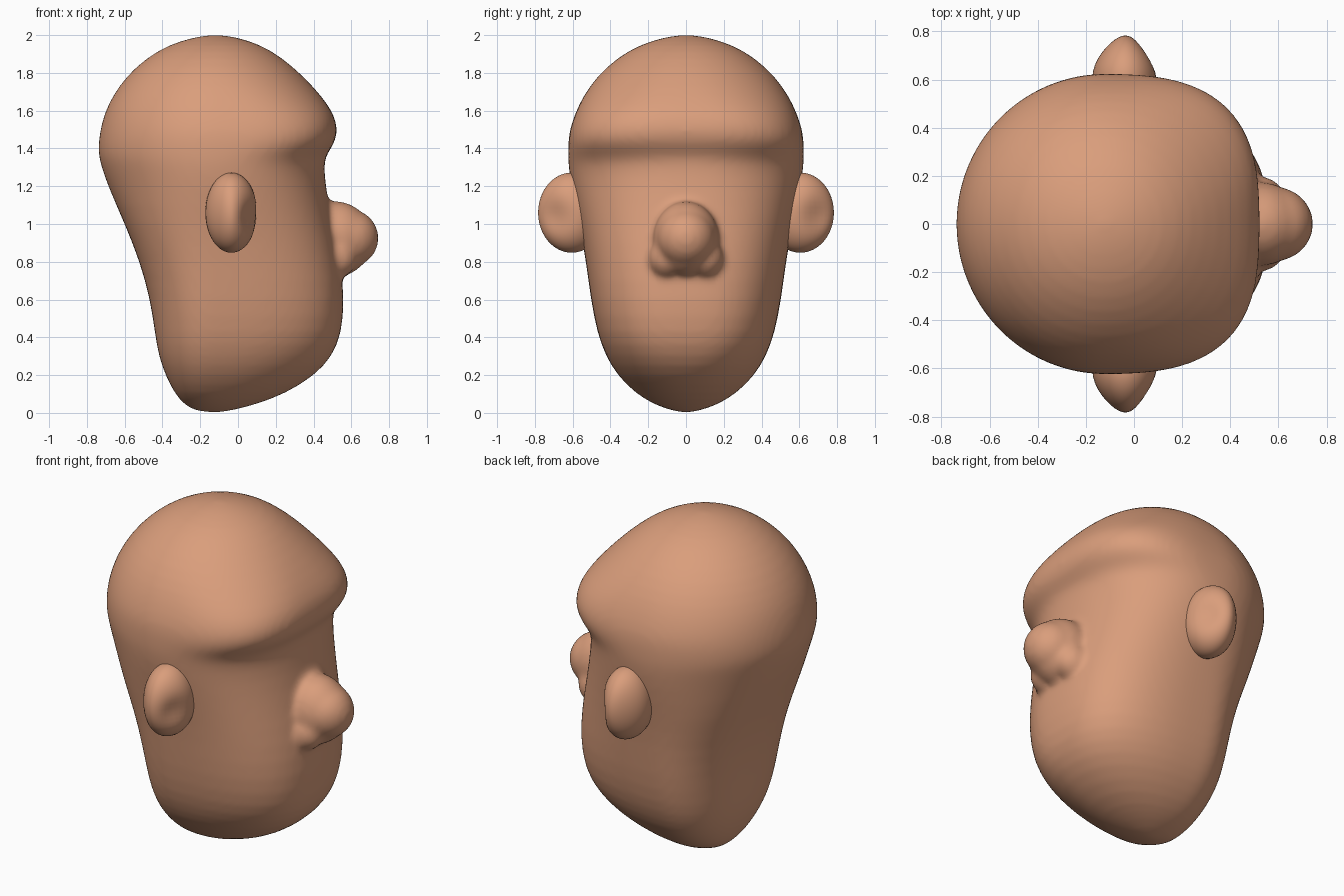
import bpy, bmesh, math
from mathutils import Matrix, Vector

if "Cube" in bpy.data.objects:
    bpy.data.objects.remove(bpy.data.objects["Cube"])

skin = bpy.data.materials.new("skin")
skin.diffuse_color = (0.70, 0.34, 0.20, 1)
skin.use_nodes = True
skin.node_tree.nodes["Principled BSDF"].inputs["Base Color"].default_value = skin.diffuse_color

MID = -0.12   # x of the widest line of the head
SEG = 48

# Horizontal head sections: z, back x, front x, half width, front squareness
SECTIONS = [
    (0.012, -0.23, -0.04, 0.07, 2.0), (0.04, -0.28, 0.08, 0.16, 2.0),
    (0.10, -0.335, 0.25, 0.265, 2.1), (0.20, -0.385, 0.41, 0.365, 2.3),
    (0.30, -0.42, 0.50, 0.425, 2.5), (0.42, -0.44, 0.55, 0.47, 2.7),
    (0.60, -0.465, 0.565, 0.505, 2.7), (0.80, -0.52, 0.545, 0.53, 2.6),
    (1.00, -0.60, 0.50, 0.565, 2.5), (1.20, -0.69, 0.465, 0.61, 2.3),
    (1.32, -0.73, 0.455, 0.625, 2.3), (1.37, -0.74, 0.47, 0.625, 2.6),
    (1.43, -0.74, 0.515, 0.625, 2.9), (1.50, -0.73, 0.53, 0.617, 2.9),
    (1.58, -0.71, 0.51, 0.59, 2.8), (1.67, -0.67, 0.45, 0.55, 2.4),
    (1.78, -0.595, 0.35, 0.475, 2.1), (1.88, -0.485, 0.235, 0.365, 2.0),
    (1.95, -0.365, 0.12, 0.245, 2.0), (1.99, -0.23, -0.01, 0.11, 2.0),
]


def power(v, n):
    return math.copysign(abs(v) ** (2 / n), v)


def ellipsoid(bm, centre, radii):
    m = Matrix.Translation(centre) @ Matrix.Diagonal((*radii, 1))
    return bmesh.ops.create_uvsphere(bm, u_segments=40, v_segments=24,
                                     radius=1, matrix=m)["verts"]


def finish(bm, name):
    bmesh.ops.recalc_face_normals(bm, faces=bm.faces)
    for f in bm.faces:
        f.smooth = True
    mesh = bpy.data.meshes.new(name)
    bm.to_mesh(mesh)
    bm.free()
    mesh.materials.append(skin)
    obj = bpy.data.objects.new(name, mesh)
    bpy.context.collection.objects.link(obj)
    return obj


# Skull, brow and jaw: loft through the sections
bm = bmesh.new()
rings = []
for z, back, front, width, square in SECTIONS:
    ring = []
    for i in range(SEG):
        a = 2 * math.pi * i / SEG
        c, s = math.cos(a), math.sin(a)
        n = square if c > 0 else (2.0 if z > 1.1 or z < 0.1 else 2.3)
        length = front - MID if c > 0 else MID - back
        ring.append(bm.verts.new((MID + length * power(c, n),
                                  width * power(s, n), z)))
    rings.append(ring)
for lower, upper in zip(rings, rings[1:]):
    for i in range(SEG):
        j = (i + 1) % SEG
        bm.faces.new((lower[i], lower[j], upper[j], upper[i]))
for ring, z in ((rings[0], 0.0), (rings[-1], 2.003)):
    pole = bm.verts.new((MID, 0, z))
    for i in range(SEG):
        bm.faces.new((ring[i], ring[(i + 1) % SEG], pole))

# Nose: base, round tip and two nostril wings, fused into the head
ellipsoid(bm, (0.52, 0, 0.92), (0.19, 0.175, 0.20))
ellipsoid(bm, (0.585, 0, 0.925), (0.16, 0.155, 0.155))
for side in (-1, 1):
    ellipsoid(bm, (0.51, side * 0.10, 0.82), (0.12, 0.10, 0.11))

head = finish(bm, "head")
sub = head.modifiers.new("round", 'SUBSURF')
sub.levels = sub.render_levels = 1
fuse = head.modifiers.new("fuse", 'REMESH')
fuse.mode = 'VOXEL'
fuse.voxel_size = 0.018
fuse.use_smooth_shade = True
soft = head.modifiers.new("blend", 'SMOOTH')
soft.factor = 0.5
soft.iterations = 7

# Ears: ellipsoids pinched to an outer rim with a hollow in front
for side, name in ((-1, "right_ear"), (1, "left_ear")):
    bm = bmesh.new()
    centre = Vector((-0.035, side * 0.605, 1.06))
    hollow = Vector((0.06, side * 0.68, 1.04))
    for v in ellipsoid(bm, centre, (0.138, 0.178, 0.212)):
        out = max(0, side * (v.co.y - centre.y) / 0.178)
        v.co.x = centre.x + (v.co.x - centre.x) * (1 - 0.3 * out ** 2)
        if v.co.x > centre.x:
            d = (v.co - hollow).length / 0.08
            v.co.x -= 0.035 * math.exp(-d * d)
    finish(bm, name)
